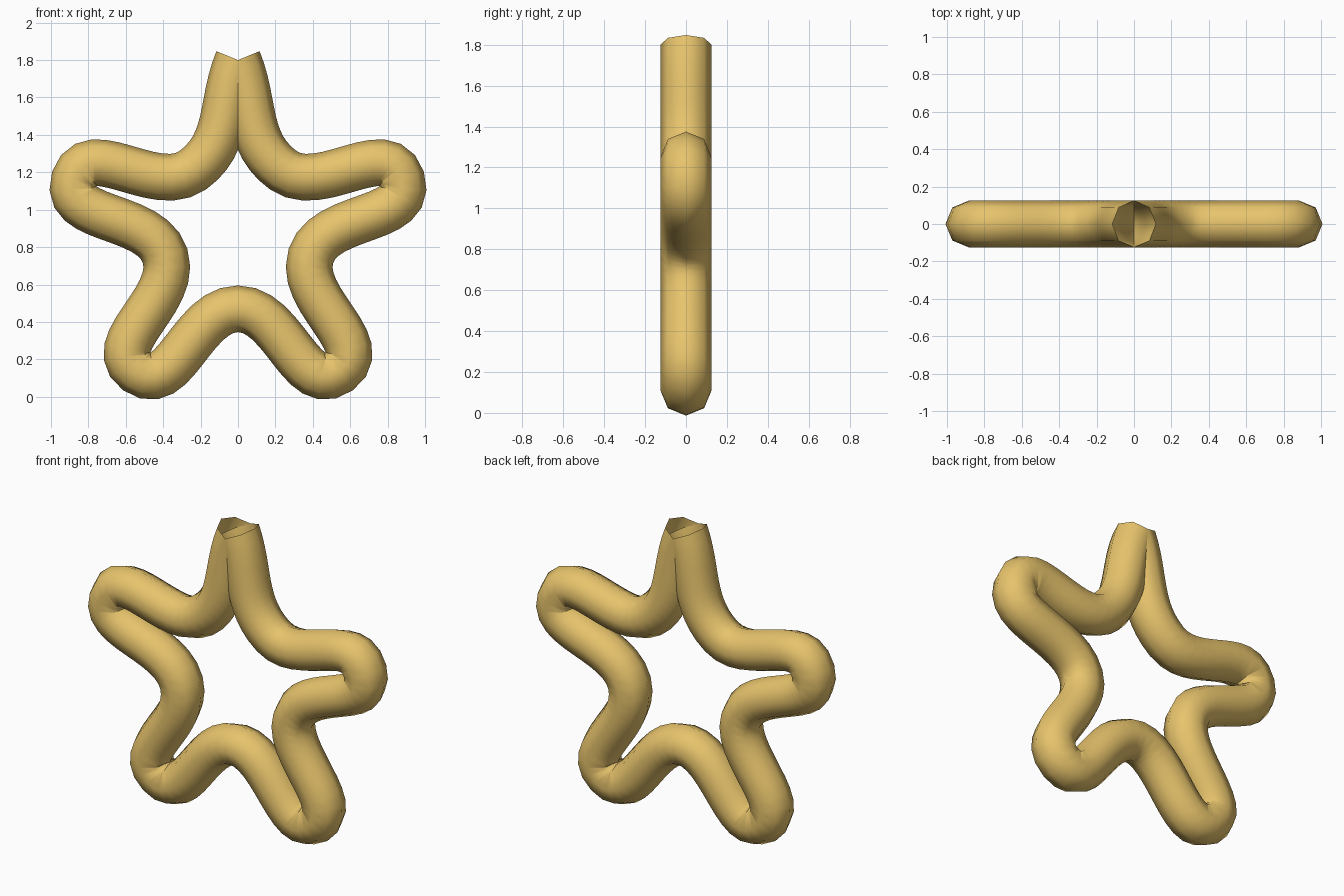
import bpy
from math import sin, cos, pi

if "Cube" in bpy.data.objects:
    bpy.data.objects.remove(bpy.data.objects["Cube"])

OUTER, INNER, CENTRE_Z, TUBE = 0.92, 0.41, 0.88, 0.125

# Star path: alternating tip and valley points, open at the top tip
curve = bpy.data.curves.new("star_tube", 'CURVE')
curve.dimensions = '3D'
curve.fill_mode = 'FULL'
curve.twist_mode = 'Z_UP'
curve.resolution_u = 12
curve.bevel_depth = TUBE
curve.bevel_resolution = 2      # eight-sided tube

spline = curve.splines.new('BEZIER')
spline.bezier_points.add(10)
for i, p in enumerate(spline.bezier_points):
    r = INNER if i % 2 else OUTER
    a = pi / 2 - i * pi / 5
    p.co = (r * cos(a), r * sin(a), 0)
    p.handle_left_type = p.handle_right_type = 'AUTO'

# Stand the star upright and turn it into a mesh
star = bpy.data.objects.new("star_tube", curve)
bpy.context.collection.objects.link(star)
star.rotation_euler = (pi / 2, 0, 0)
star.location = (0, 0, CENTRE_Z)
bpy.context.view_layer.objects.active = star
star.select_set(True)
bpy.ops.object.convert(target='MESH')
star = bpy.context.object
bpy.ops.object.shade_smooth()

# Golden yellow
mat = bpy.data.materials.new("golden_yellow")
mat.diffuse_color = (0.8, 0.55, 0.15, 1)
mat.use_nodes = True
mat.node_tree.nodes["Principled BSDF"].inputs["Base Color"].default_value = mat.diffuse_color
star.data.materials.clear()
star.data.materials.append(mat)
